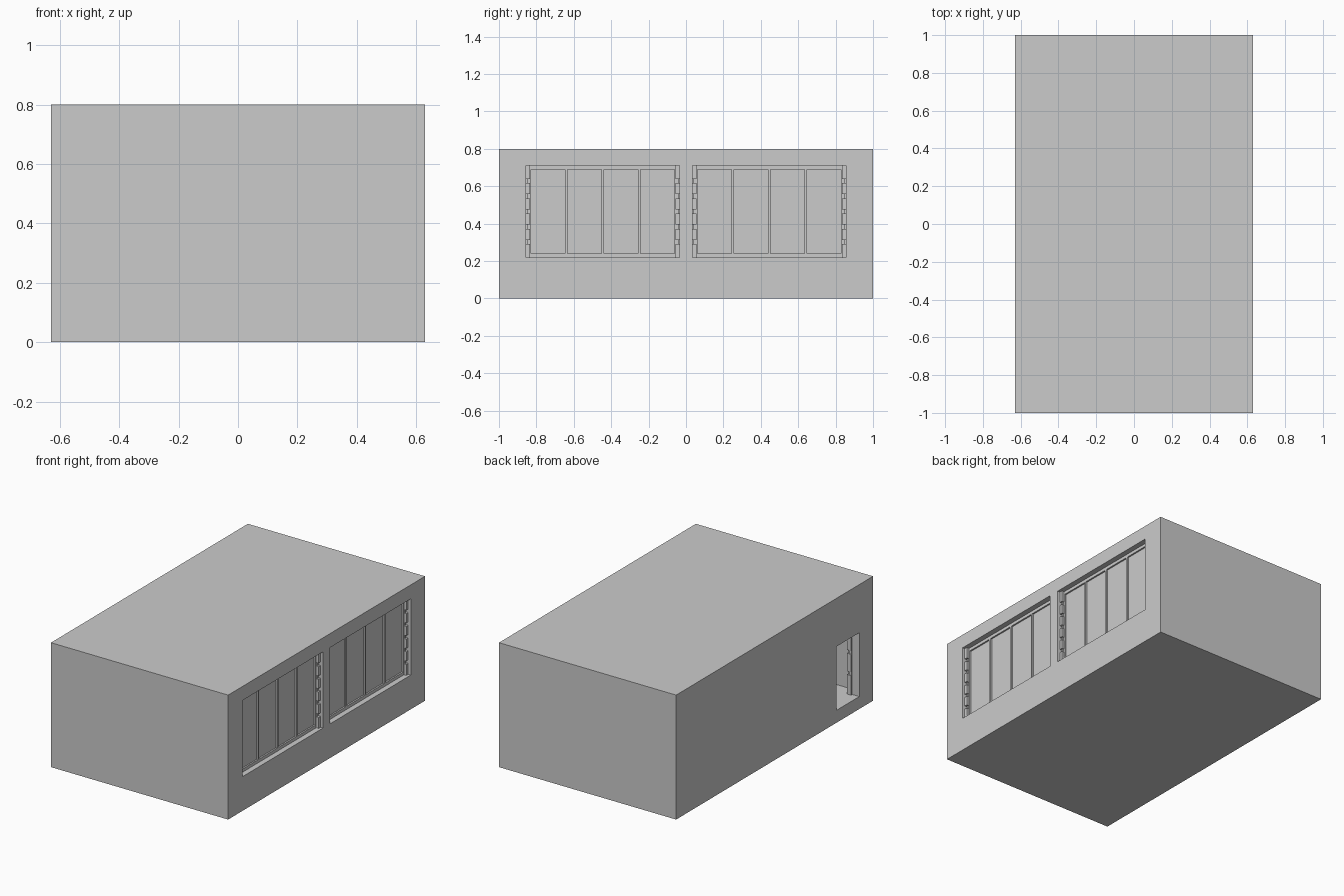
import bpy

if "Cube" in bpy.data.objects:
    bpy.data.objects.remove(bpy.data.objects["Cube"])

W, L, H, T = 0.63, 1.0, 0.80, 0.08   # half width, half length, height, wall thickness


def box(name, x, y, z):
    """Box spanning the given (min, max) ranges."""
    bpy.ops.mesh.primitive_cube_add(
        size=1, location=[(a + b) / 2 for a, b in (x, y, z)])
    o = bpy.context.object
    o.name = name
    o.scale = [b - a for a, b in (x, y, z)]
    bpy.ops.object.transform_apply(location=False, rotation=False, scale=True)
    return o


def cut(target, x, y, z):
    """Cut a box-shaped hole in the target."""
    c = box("cutter", x, y, z)
    m = target.modifiers.new("cut", 'BOOLEAN')
    m.operation, m.solver, m.object = 'DIFFERENCE', 'EXACT', c
    bpy.context.view_layer.objects.active = target
    bpy.ops.object.modifier_apply(modifier=m.name)
    bpy.data.objects.remove(c)


def notched_post(name, x, y, z, blocks, gap=0.022):
    """Slim post carrying a stack of wider blocks, leaving notches between."""
    my, hw = (y[0] + y[1]) / 2, (y[1] - y[0]) / 5
    box(name + "_core", (x[0], x[1] - 0.012), (my - hw, my + hw), z)
    step = (z[1] - z[0]) / blocks
    for i in range(blocks):
        box(name + "_block", x, y, (z[0] + i * step + (gap / 2 if i else 0),
            z[0] + (i + 1) * step - (gap / 2 if i < blocks - 1 else 0)))


# hollow building shell
shell = box("building_shell", (-W, W), (-L, L), (0, H))
cut(shell, (-W + T, W - T), (-L + T, L - T), (T, H - T))

# doorway in the left wall
DOOR_Y, DOOR_Z = (-0.86, -0.63), (0.08, 0.49)
cut(shell, (-W - 0.1, -W + T + 0.02), DOOR_Y, DOOR_Z)
notched_post("door_jamb", (-W + 0.05, -W + T), (-0.86, -0.848), DOOR_Z, 3)

# two wide windows in the right wall
Z0, Z1 = 0.22, 0.71
for s in (-1, 1):
    y0, y1 = sorted((s * 0.035, s * 0.855))
    cut(shell, (W - T - 0.02, W + 0.1), (y0, y1), (Z0, Z1))

    # notched side posts
    fx = (W - 0.065, W - 0.035)
    notched_post("window_post", (fx[0], W - 0.018), (y0, y0 + 0.02), (Z0, Z1), 6)
    notched_post("window_post", (fx[0], W - 0.018), (y1 - 0.02, y1), (Z0, Z1), 6)

    # frame rails and mullions
    box("window_rail_bottom", fx, (y0, y1), (Z0, Z0 + 0.02))
    box("window_rail_top", fx, (y0, y1), (Z1 - 0.02, Z1))
    a, b = y0 + 0.02, y1 - 0.02
    step = (b - a) / 4
    for i in range(5):
        c = a + i * step
        box("window_mullion", fx, (c - 0.006, c + 0.006), (Z0 + 0.02, Z1 - 0.02))

    # panes
    for i in range(4):
        box("window_pane", (W - 0.055, W - 0.045),
            (a + i * step + 0.006, a + (i + 1) * step - 0.006),
            (Z0 + 0.02, Z1 - 0.02))
